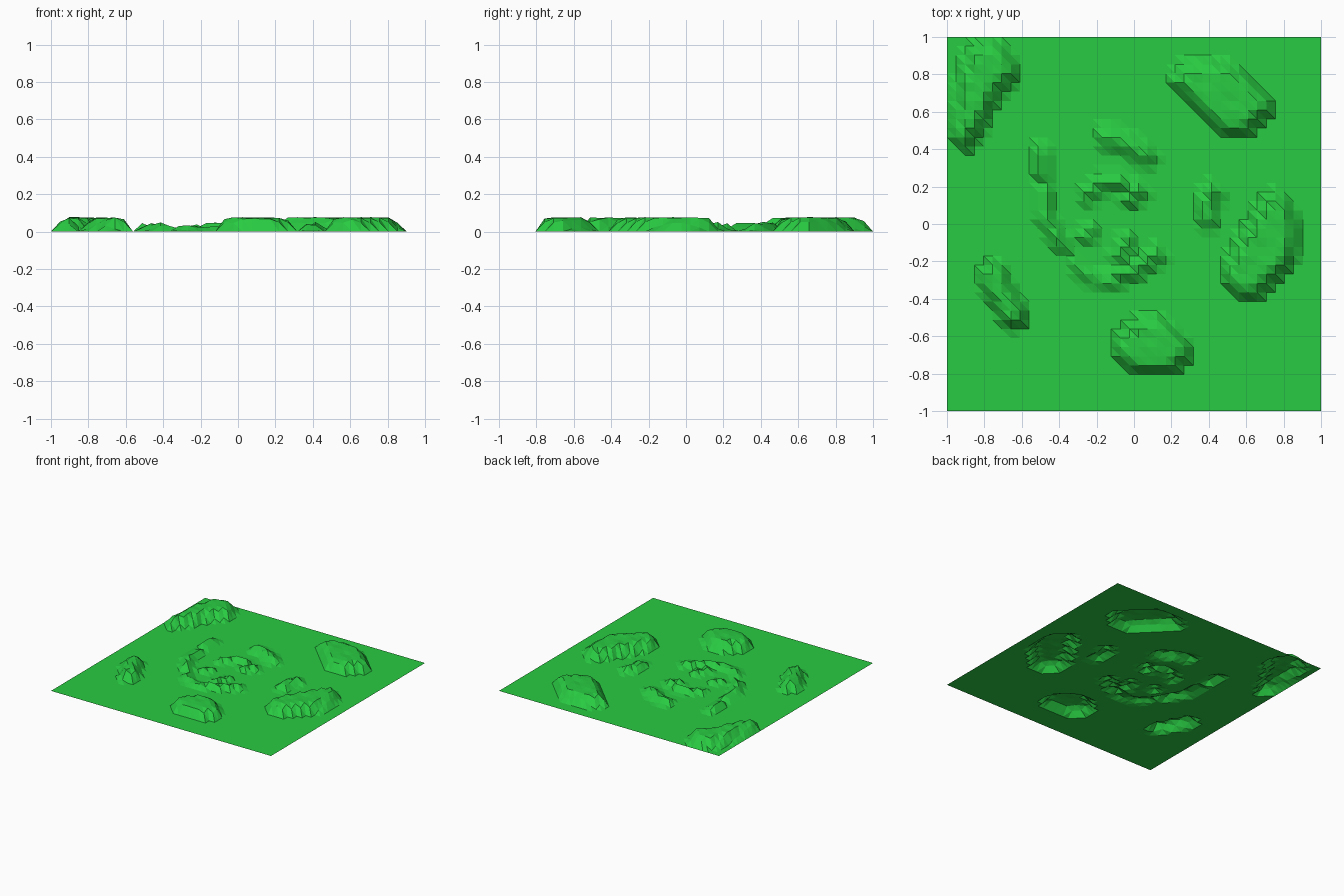
import bpy, bmesh, random
from mathutils import Vector
from mathutils.geometry import intersect_point_line

if "Cube" in bpy.data.objects:
    bpy.data.objects.remove(bpy.data.objects["Cube"])

random.seed(4)
N = 41               # grid cells per side
STEP = 2 / N

# Base outlines of the large flat-topped hills
MESAS = [
    [(-.12, -.71), (-.02, -.81), (.22, -.81), (.32, -.71), (.32, -.65), (.2, -.52), (.1, -.46), (-.02, -.51), (-.13, -.61)],
    [(.17, .76), (.46, .465), (.61, .465), (.76, .61), (.76, .66), (.6, .82), (.5, .87), (.38, .9), (.27, .87), (.17, .78)],
    [(.46, -.32), (.56, -.415), (.66, -.415), (.86, -.22), (.895, -.05), (.86, .13), (.77, .18), (.71, .18), (.65, .1), (.55, -.06), (.46, -.24)],
    [(-.9, .37), (-1, .46), (-.96, .76), (-.91, .93), (-.81, 1), (-.71, .99), (-.61, .85), (-.61, .78), (-.71, .69), (-.8, .5)],
    [(-.86, -.27), (-.75, -.17), (-.66, -.25), (-.64, -.33), (-.56, -.45), (-.56, -.52), (-.62, -.57), (-.7, -.57), (-.8, -.4)],
]
# Crest paths of the small ridges: height, reach, points
RIDGES = [
    (.055, .075, [(-.15, .46), (-.06, .44), (.06, .37)]),
    (.055, .065, [(-.5, .38), (-.5, .27)]),
    (.05, .06, [(-.48, .18), (-.48, .04), (-.42, -.06), (-.39, -.12)]),
    (.045, .055, [(-.26, .15), (-.17, .22), (-.07, .22)]),
    (.05, .055, [(-.03, .13), (.03, .18)]),
    (.035, .055, [(-.27, -.07), (-.22, -.03)]),
    (.035, .055, [(-.32, -.2), (-.27, -.27), (-.12, -.31)]),
    (.05, .06, [(-.09, -.28), (.02, -.24), (.12, -.16)]),
    (.04, .055, [(-.08, -.17), (-.03, -.08)]),
    (.055, .07, [(.42, .17), (.38, .1), (.39, .03)]),
]


def seg_dist(p, a, b):
    q, t = intersect_point_line(p, a, b)
    t = max(0, min(1, t))
    return (p - (Vector(a) + (Vector(b) - Vector(a)) * t)).length


def path_dist(p, pts):
    return min(seg_dist(p, a, b) for a, b in zip(pts, pts[1:]))


def inside(p, poly):
    hit = False
    for (x1, y1), (x2, y2) in zip(poly, poly[1:] + poly[:1]):
        if (y1 > p.y) != (y2 > p.y) and p.x < (x2 - x1) * (p.y - y1) / (y2 - y1) + x1:
            hit = not hit
    return hit


def height(p):
    h = 0
    for poly in MESAS:
        if inside(p, poly):
            d = path_dist(p, poly + poly[:1])
            if d > .008:
                h = max(h, min(1.25 * d, .071) + random.uniform(0, .006))
    for top, reach, pts in RIDGES:
        h = max(h, top * (1 - path_dist(p, pts) / reach))
    return h if h > .004 else 0


# Triangulated ground sheet lifted into hills
bm = bmesh.new()
grid = []
for j in range(N + 1):
    row = []
    for i in range(N + 1):
        p = Vector((-1 + i * STEP, -1 + j * STEP))
        edge = i in (0, N) or j in (0, N)
        row.append(bm.verts.new((p.x, p.y, 0 if edge else height(p))))
    grid.append(row)
for j in range(N):
    for i in range(N):
        a, b = grid[j][i], grid[j][i + 1]
        c, d = grid[j + 1][i + 1], grid[j + 1][i]
        bm.faces.new((a, b, d))
        bm.faces.new((b, c, d))
mesh = bpy.data.meshes.new("grass_terrain")
bm.to_mesh(mesh)
bm.free()
terrain = bpy.data.objects.new("grass_terrain", mesh)
bpy.context.collection.objects.link(terrain)

# Grass green
mat = bpy.data.materials.new("grass_green")
mat.diffuse_color = (.022, .6, .055, 1)
mat.use_nodes = True
mat.node_tree.nodes["Principled BSDF"].inputs["Base Color"].default_value = mat.diffuse_color
mesh.materials.append(mat)
